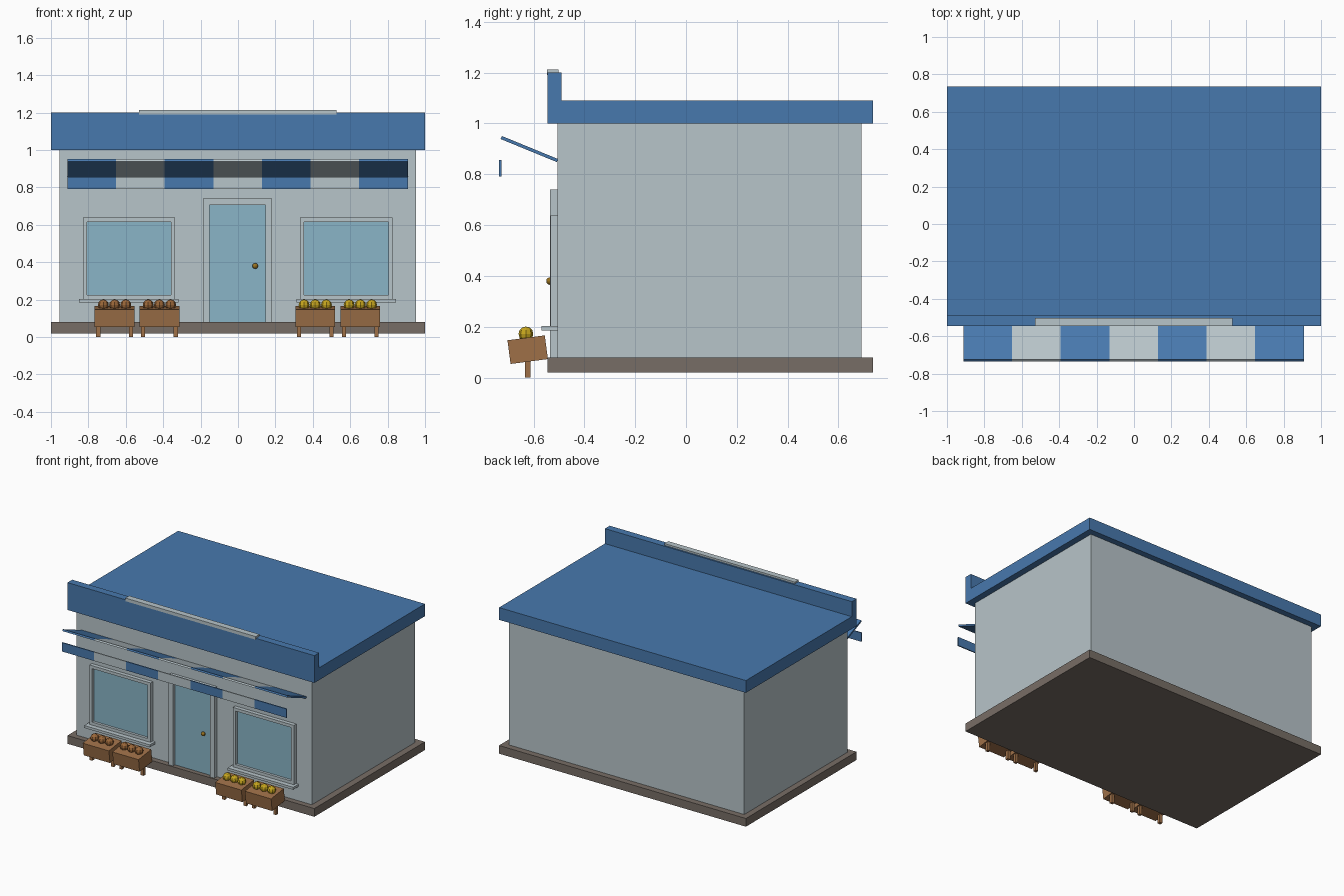
import bpy, bmesh, math
from mathutils import Matrix

cube = bpy.data.objects.get("Cube")
if cube:
    bpy.data.objects.remove(cube, do_unlink=True)


def material(name, rgb):
    m = bpy.data.materials.new(name)
    m.use_nodes = True
    color = (*rgb, 1)
    m.diffuse_color = color
    m.node_tree.nodes["Principled BSDF"].inputs["Base Color"].default_value = color
    return m


BLUE = material("blue paint", (0.064, 0.19, 0.42))
GREY = material("pale grey", (0.477, 0.554, 0.587))
GLASS = material("pale blue glass", (0.253, 0.462, 0.571))
STONE = material("brown stone", (0.187, 0.155, 0.133))
WOOD = material("crate wood", (0.342, 0.162, 0.064))
BRASS = material("brass", (0.32, 0.17, 0.014))
RUSSET = material("russet fruit", (0.32, 0.133, 0.04))
YELLOW = material("yellow fruit", (0.57, 0.38, 0.013))


def finish(name, bm, mats):
    mesh = bpy.data.meshes.new(name)
    bm.to_mesh(mesh)
    bm.free()
    for m in mats:
        mesh.materials.append(m)
    ob = bpy.data.objects.new(name, mesh)
    bpy.context.collection.objects.link(ob)
    return ob


def add_box(bm, x, y, z, index=0, turn=Matrix()):
    """Box between the (low, high) limits, optionally turned about its centre."""
    size = [b - a for a, b in (x, y, z)]
    centre = [(a + b) / 2 for a, b in (x, y, z)]
    mat = Matrix.Translation(centre) @ turn @ Matrix.Diagonal((*size, 1))
    new = bmesh.ops.create_cube(bm, size=1, matrix=mat)["verts"]
    for f in {f for v in new for f in v.link_faces}:
        f.material_index = index


def box(name, x, y, z, mat):
    bm = bmesh.new()
    add_box(bm, x, y, z)
    return finish(name, bm, [mat])


def frame(name, x, y, z, w, sill):
    """Rectangular surround of width w, with or without a bottom rail."""
    bm = bmesh.new()
    add_box(bm, (x[0], x[0] + w), y, z)
    add_box(bm, (x[1] - w, x[1]), y, z)
    add_box(bm, (x[0] + w, x[1] - w), y, (z[1] - w, z[1]))
    if sill:
        add_box(bm, (x[0] + w, x[1] - w), y, (z[0], z[0] + w))
    return finish(name, bm, [GREY])


# Building shell
FRONT = -0.505
box("base_slab", (-1, 1), (-0.545, 0.735), (0.02, 0.08), STONE)
box("walls", (-0.955, 0.952), (FRONT, 0.69), (0.08, 1.0), GREY)
box("roof", (-1, 1), (-0.545, 0.735), (1.0, 1.09), BLUE)
box("parapet", (-1, 1), (-0.545, -0.49), (1.0, 1.2), BLUE)
box("parapet_cap", (-0.53, 0.526), (-0.546, -0.502), (1.19, 1.213), GREY)

# Door
box("door", (-0.152, 0.148), (-0.512, FRONT), (0.08, 0.705), GLASS)
frame("door_frame", (-0.187, 0.183), (-0.535, FRONT), (0.08, 0.74), 0.035, False)
bm = bmesh.new()
bmesh.ops.create_uvsphere(bm, u_segments=12, v_segments=8, radius=0.015,
                          matrix=Matrix.Translation((0.092, -0.535, 0.38)))
finish("door_knob", bm, [BRASS])

# Windows
for side, cx in (("right", -0.583), ("left", 0.579)):
    box(side + "_window_glass", (cx - 0.23, cx + 0.23), (-0.514, FRONT),
        (0.215, 0.625), GLASS)
    frame(side + "_window_frame", (cx - 0.247, cx + 0.247), (-0.533, FRONT),
          (0.203, 0.638), 0.022, True)
    box(side + "_window_sill", (cx - 0.266, cx + 0.266), (-0.568, FRONT),
        (0.185, 0.203), GREY)

# Striped awning: sloping panel and hanging valance
STRIPES = 7
LEFT, RIGHT = -0.912, 0.908
step = (RIGHT - LEFT) / STRIPES
slope = Matrix.Rotation(math.radians(-22.3), 4, "X")
panel, valance = bmesh.new(), bmesh.new()
for i in range(STRIPES):
    span = (LEFT + i * step, LEFT + (i + 1) * step)
    add_box(panel, span, (-0.736, -0.497), (0.893, 0.906), i % 2, slope)
    add_box(valance, span, (-0.735, -0.727), (0.792, 0.857), i % 2)
finish("awning_panel", panel, [BLUE, GREY])
finish("awning_valance", valance, [BLUE, GREY])

# Tilted crates on legs, each with a row of fruit
tilt = Matrix.Rotation(math.radians(7.5), 4, "X")
for n, (cx, fruit) in enumerate(((-0.66, RUSSET), (-0.42, RUSSET),
                                 (0.413, YELLOW), (0.654, YELLOW)), 1):
    bm = bmesh.new()
    add_box(bm, (cx - 0.106, cx + 0.106), (-0.697, -0.549), (0.063, 0.157), 0, tilt)
    for s in (-1, 1):
        lx = cx + s * 0.087
        add_box(bm, (lx - 0.011, lx + 0.011), (-0.634, -0.612), (0, 0.075))
    finish(f"crate_{n}", bm, [WOOD])
    bm = bmesh.new()
    for k in (-1, 0, 1):
        bmesh.ops.create_uvsphere(
            bm, u_segments=8, v_segments=6, radius=0.029,
            matrix=Matrix.Translation((cx + k * 0.06, -0.63, 0.172)))
    finish(f"fruit_row_{n}", bm, [fruit])
